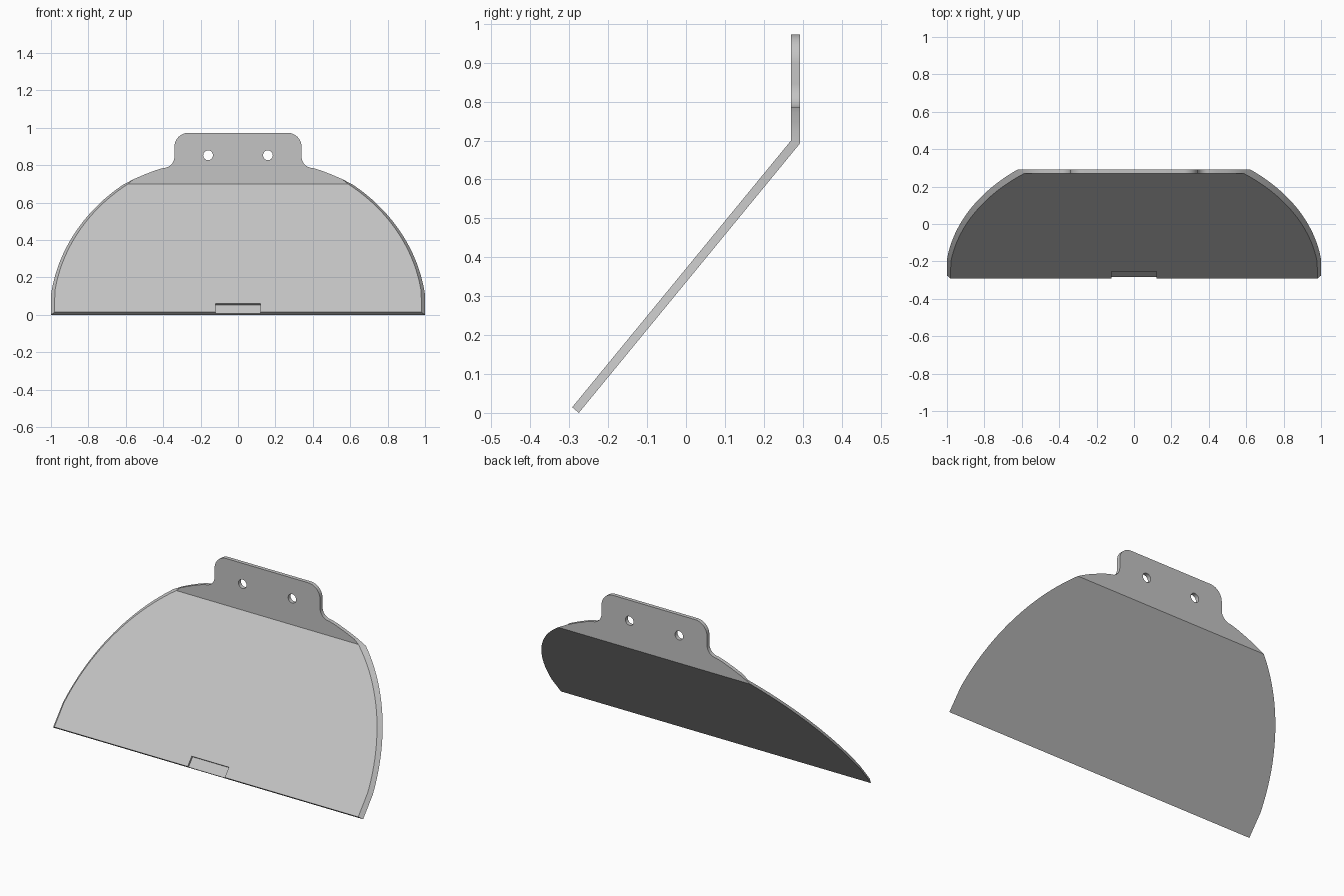
import bpy
import bmesh
from math import atan2, cos, sin, pi, sqrt, radians

if "Cube" in bpy.data.objects:
    bpy.data.objects.remove(bpy.data.objects["Cube"], do_unlink=True)

# Key measurements of the bent sheet
THICK = 0.0225
FRONT_Y, BACK_Y = 0.27, 0.2925
FOOT_FRONT, FOOT_BACK = (-0.2925, 0.0145), (-0.2755, 0.0)
BEND_FRONT, BEND_BACK = 0.70, 0.692
ANGLE = atan2(BEND_BACK, BACK_Y - FOOT_BACK[0])

grey = bpy.data.materials.new("light_grey")
grey.use_nodes = True
grey.diffuse_color = (0.55, 0.55, 0.55, 1)
grey.node_tree.nodes["Principled BSDF"].inputs["Base Color"].default_value = (0.55, 0.55, 0.55, 1)


def arc(cx, cz, r, start, end, n=10):
    angles = [radians(start + (end - start) * i / n) for i in range(n + 1)]
    return [(cx + r * cos(a), cz + r * sin(a)) for a in angles]


# Half outline: sloped part as (x, fraction up the slope), bevelled towards the front
LOW, STEPS = 0.108, 24
heights = [0] + [LOW + (BEND_BACK - LOW) * i / STEPS for i in range(STEPS + 1)]
front, back = [], []
for z in heights:
    t = z / BEND_BACK
    x = min(1, sqrt(1.016 - (1.14 * z + 0.006) ** 2))
    back.append((x, FOOT_BACK[0] + t * (BACK_Y - FOOT_BACK[0]), z))
    front.append((x - 0.02 / x, FOOT_FRONT[0] + t * (FRONT_Y - FOOT_FRONT[0]),
                  FOOT_FRONT[1] + t * (BEND_FRONT - FOOT_FRONT[1])))
bend = len(back) - 1

# Upright tab with a hollow fillet and a rounded corner
tab = [(0.56, 0.724), (0.5, 0.75), (0.44, 0.773)]
tab += arc(0.40, 0.845, 0.06, 270, 180) + arc(0.265, 0.898, 0.075, 0, 90)
front += [(x, FRONT_Y, z) for x, z in tab]
back += [(x, BACK_Y, z) for x, z in tab]

# Join both sides into one closed solid
bm = bmesh.new()


def add_loop(half):
    mirrored = [(-x, y, z) for x, y, z in reversed(half)]
    return [bm.verts.new(p) for p in half + mirrored]


f, b = add_loop(front), add_loop(back)
count = len(f)
for ring in (f, b):
    bm.faces.new(ring[:bend + 1] + ring[count - bend - 1:])
    bm.faces.new(ring[bend:count - bend])
for i in range(count):
    j = (i + 1) % count
    bm.faces.new((f[i], f[j], b[j], b[i]))
bmesh.ops.recalc_face_normals(bm, faces=bm.faces)
mesh = bpy.data.meshes.new("bent_plate")
bm.to_mesh(mesh)
bm.free()
plate = bpy.data.objects.new("bent_plate", mesh)
bpy.context.collection.objects.link(plate)
mesh.materials.append(grey)

# Cutters: two screw holes and the shallow pocket at the lower edge
cutters = []
for side in (-1, 1):
    bpy.ops.mesh.primitive_cylinder_add(vertices=32, radius=0.026, depth=0.2,
                                        location=(side * 0.16, FRONT_Y, 0.853),
                                        rotation=(pi / 2, 0, 0))
    cutters.append(bpy.context.object)
bpy.ops.mesh.primitive_cube_add(size=1, location=(0, *FOOT_FRONT), rotation=(ANGLE, 0, 0))
pocket = bpy.context.object
pocket.scale = (0.24, 0.118, THICK)
cutters.append(pocket)

bpy.ops.object.select_all(action='DESELECT')
bpy.context.view_layer.objects.active = plate
plate.select_set(True)
for cutter in cutters:
    cutter.hide_render = True
    cutter.data.materials.append(grey)
    mod = plate.modifiers.new("cut", 'BOOLEAN')
    mod.operation = 'DIFFERENCE'
    mod.solver = 'EXACT'
    mod.object = cutter
    bpy.ops.object.modifier_apply(modifier=mod.name)
for cutter in cutters:
    bpy.data.objects.remove(cutter, do_unlink=True)

bpy.ops.object.shade_smooth_by_angle(angle=radians(30))
